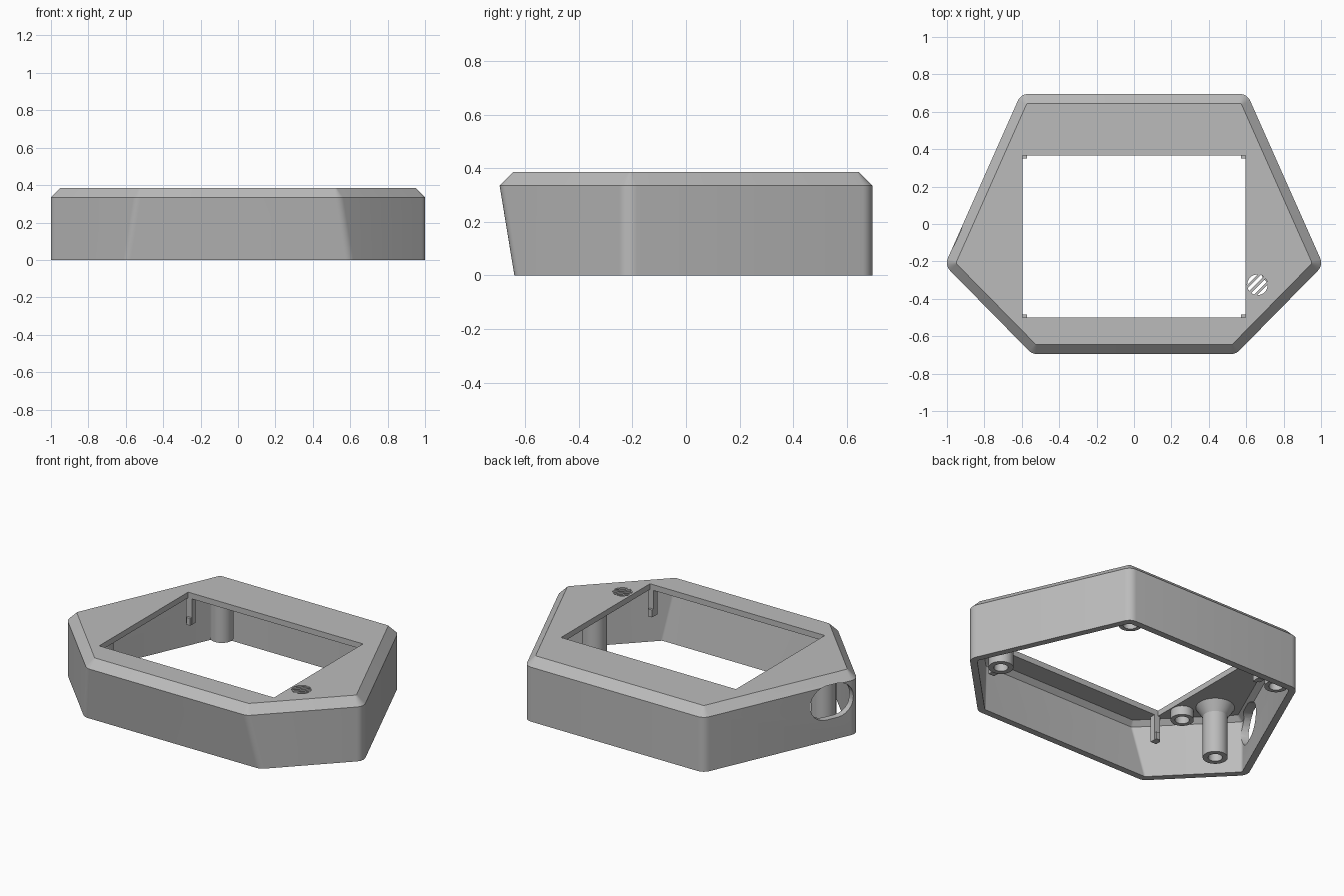
import bpy, bmesh, math
from mathutils import Vector, Matrix

old = bpy.data.objects.get("Cube")
if old:
    bpy.data.objects.remove(old)

grey = bpy.data.materials.new("plain_grey")
grey.use_nodes = True
grey.diffuse_color = (0.5, 0.5, 0.5, 1)
grey.node_tree.nodes["Principled BSDF"].inputs["Base Color"].default_value = (0.5, 0.5, 0.5, 1)


def finish(name, bm):
    bmesh.ops.recalc_face_normals(bm, faces=bm.faces)
    mesh = bpy.data.meshes.new(name)
    bm.to_mesh(mesh)
    bm.free()
    mesh.materials.append(grey)
    ob = bpy.data.objects.new(name, mesh)
    bpy.context.collection.objects.link(ob)
    return ob


def select(ob):
    bpy.ops.object.select_all(action='DESELECT')
    ob.select_set(True)
    bpy.context.view_layer.objects.active = ob


def smooth(ob):
    select(ob)
    bpy.ops.object.shade_smooth_by_angle(angle=math.radians(30))


def loft(bm, rings):
    """Skin closed rings of equal length and cap both ends."""
    rows = [[bm.verts.new(p) for p in ring] for ring in rings]
    n = len(rows[0])
    for a, b in zip(rows, rows[1:]):
        for i in range(n):
            j = (i + 1) % n
            bm.faces.new((a[i], a[j], b[j], b[i]))
    bm.faces.new(rows[0])
    bm.faces.new(rows[-1])


def outline(z, inset, front=0.0):
    """Rounded six-sided ring, inset from the sides; front pulls the front edge back."""
    slope = (0.695 - 0.22) / (1.012 - 0.545)
    right = [(0.545 + front / slope, -0.695 + front), (1.012, -0.22), (0.605, 0.695)]
    pts = [Vector(p) for p in right + [(-x, y) for x, y in reversed(right)]]
    radius = max(0.06 - inset, 0.012)
    ring = []
    for i, p in enumerate(pts):
        u = (pts[i - 1] - p).normalized()
        v = (pts[(i + 1) % 6] - p).normalized()
        mid = (u + v).normalized()
        half = u.angle(v) / 2
        centre = p + mid * (inset + radius) / math.sin(half)
        turn = math.pi / 2 - half
        base = math.atan2(-mid.y, -mid.x)
        for k in range(7):
            a = base + turn * (k / 3 - 1)
            ring.append((centre.x + radius * math.cos(a), centre.y + radius * math.sin(a), z))
    return ring


def box(bm, x0, x1, y0, y1, z0, z1):
    m = Matrix.Translation(((x0 + x1) / 2, (y0 + y1) / 2, (z0 + z1) / 2))
    m = m @ Matrix.Diagonal((abs(x1 - x0), abs(y1 - y0), z1 - z0, 1))
    bmesh.ops.create_cube(bm, size=1, matrix=m)


def tube(name, x, y, profile, sides=32):
    """Turn a radius/height profile about a vertical axis."""
    bm = bmesh.new()
    loft(bm, [[(x + r * math.cos(math.tau * i / sides), y + r * math.sin(math.tau * i / sides), z)
               for i in range(sides)] for r, z in profile])
    smooth(finish(name, bm))


# Hollow housing: inner skin down to the rim, then outer skin up to the top
bm = bmesh.new()
loft(bm, [outline(0.35, 0.07), outline(0.322, 0.04, 0.002), outline(0, 0.04, 0.055),
          outline(0, 0, 0.055), outline(0.335, 0), outline(0.385, 0.05)])
housing = finish("housing", bm)

cutters = []

# Screen opening
bm = bmesh.new()
box(bm, -0.595, 0.595, -0.5, 0.365, 0.3, 0.5)
cutters.append(finish("window_cutter", bm))

# Rounded slot for a plug in the rear side wall
along = Vector((0.407, 0.915, 0)).normalized()
inward = Vector((along.y, -along.x, 0))
middle = Vector((-1.012, -0.22, 0.235)) + along * 0.165
caps = []
for side in (1, -1):
    for k in range(13):
        a = math.pi * (k / 12 - 0.5)
        caps.append(middle + along * side * (0.037 + 0.104 * math.cos(a))
                    + Vector((0, 0, side * 0.104 * math.sin(a))))
bm = bmesh.new()
loft(bm, [[p + inward * d for p in caps] for d in (-0.1, 0.08)])
cutters.append(finish("slot_cutter", bm))

# Round sound opening
gx, gy, gr = 0.66, -0.325, 0.055
bm = bmesh.new()
bmesh.ops.create_cone(bm, cap_ends=True, segments=32, radius1=gr, radius2=gr, depth=0.2,
                      matrix=Matrix.Translation((gx, gy, 0.38)))
cutters.append(finish("grille_cutter", bm))

select(housing)
for cutter in cutters:
    mod = housing.modifiers.new("cut", 'BOOLEAN')
    mod.operation = 'DIFFERENCE'
    mod.solver = 'EXACT'
    mod.object = cutter
    bpy.ops.object.modifier_apply(modifier=mod.name)
    bpy.data.objects.remove(cutter)
smooth(housing)

# Diagonal bars across the sound opening
bm = bmesh.new()
for offset in (-0.031, 0, 0.031):
    reach = math.sqrt(gr ** 2 - offset ** 2) + 0.003
    box(bm, -reach, reach, offset - 0.007, offset + 0.007, 0.351, 0.384)
bmesh.ops.transform(bm, verts=bm.verts,
                    matrix=Matrix.Translation((gx, gy, 0)) @ Matrix.Rotation(math.pi / 4, 4, 'Z'))
finish("grille_bars", bm)

# Screw posts under the roof, flared at the side corners
for side, label in ((1, "left"), (-1, "right")):
    tube("side_post_" + label, side * 0.78, -0.225,
         [(0.04, 0.25), (0.04, 0.03), (0.07, 0.03), (0.07, 0.29), (0.11, 0.352)])
    tube("rear_post_" + label, side * 0.53, 0.6,
         [(0.04, 0.25), (0.04, 0.03), (0.065, 0.03), (0.065, 0.352)])

# Short ring boss near the front corner
tube("ring_boss", -0.665, -0.375, [(0.04, 0.345), (0.04, 0.295), (0.065, 0.295), (0.065, 0.352)])

# Hooked clips at the corners of the opening
bm = bmesh.new()
for sx in (1, -1):
    for edge, out in ((0.365, 1), (-0.5, -1)):
        box(bm, sx * 0.57, sx * 0.61, edge, edge + out * 0.035, 0.19, 0.352)
        box(bm, sx * 0.572, sx * 0.597, edge - out * 0.015, edge + out * 0.01, 0.19, 0.235)
finish("screen_clips", bm)
